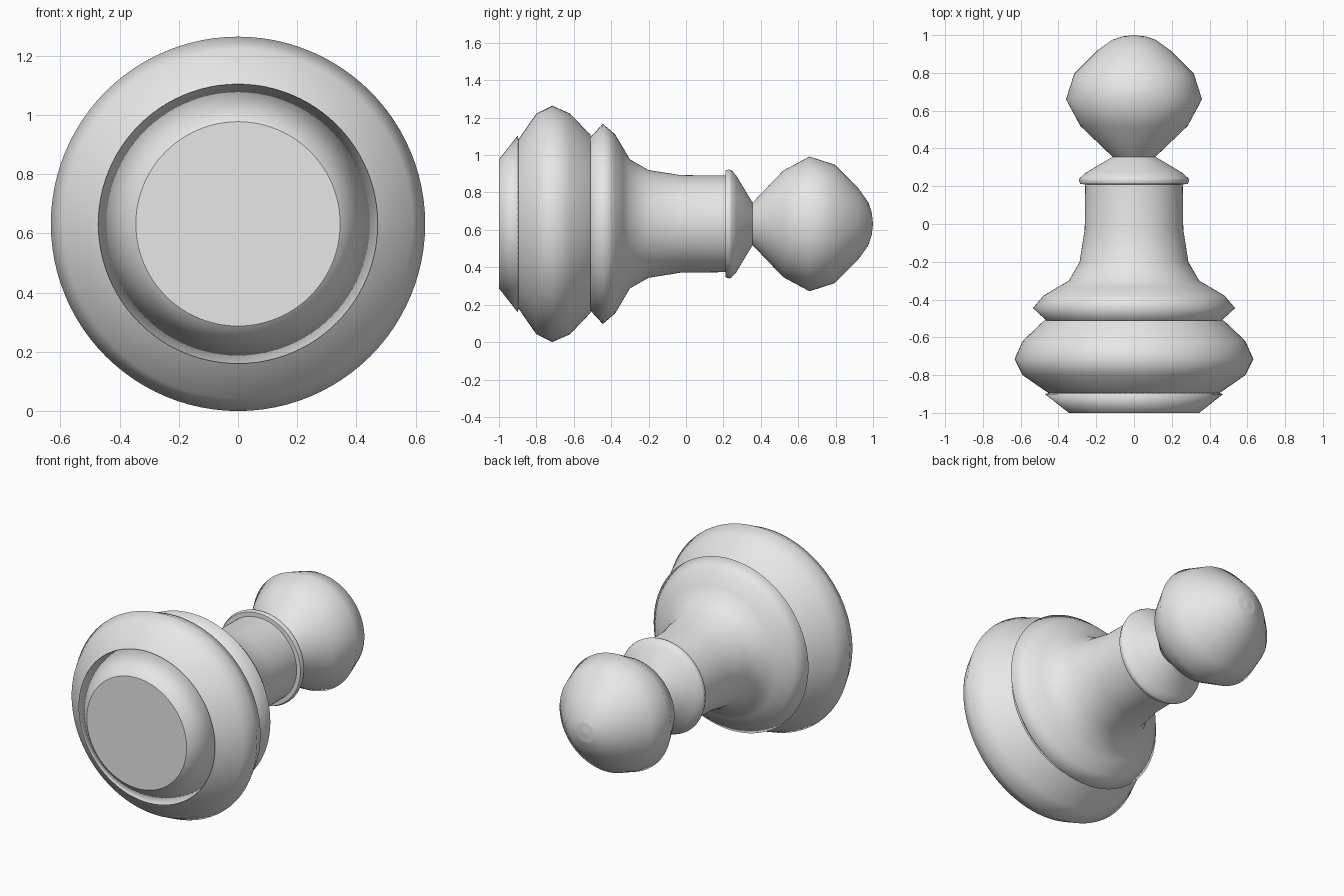
import bpy
import bmesh
from math import radians
from mathutils import Matrix, Vector

default = bpy.data.objects.get("Cube")
if default:
    bpy.data.objects.remove(default)

SEGMENTS = 96
AXIS_HEIGHT = 0.632

grey = bpy.data.materials.new("plain_grey")
grey.use_nodes = True
colour = (0.8, 0.8, 0.8, 1)
grey.diffuse_color = colour
grey.node_tree.nodes["Principled BSDF"].inputs["Base Color"].default_value = colour


def lathe(name, profile):
    """Spin (y, radius) points about the lying axis of the piece."""
    bm = bmesh.new()
    verts = [bm.verts.new((r, y, 0)) for y, r in profile]
    edges = [bm.edges.new(pair) for pair in zip(verts, verts[1:])]
    bmesh.ops.spin(bm, geom=verts + edges, cent=(0, 0, 0), axis=(0, 1, 0),
                   angle=radians(360), steps=SEGMENTS, use_merge=True)
    bmesh.ops.remove_doubles(bm, verts=bm.verts, dist=0.0001)
    bmesh.ops.transform(bm, matrix=Matrix.Translation(Vector((0, 0, AXIS_HEIGHT))),
                        verts=bm.verts)
    bmesh.ops.recalc_face_normals(bm, faces=bm.faces)
    # Open shells: point the widest band's faces away from the axis
    side = max(bm.faces, key=lambda f: abs(f.normal.x))
    if side.normal.x * side.calc_center_median().x < 0:
        bmesh.ops.reverse_faces(bm, faces=bm.faces)
    for face in bm.faces:
        face.smooth = abs(face.normal.y) < 0.99   # flat discs stay crisp
    mesh = bpy.data.meshes.new(name)
    bm.to_mesh(mesh)
    bm.free()
    mesh.materials.append(grey)
    obj = bpy.data.objects.new(name, mesh)
    bpy.context.collection.objects.link(obj)
    return obj


# Bevelled foot with its flat underside and the step into the body
lathe("foot", [(-1, 0), (-1, 0.345), (-0.9, 0.472), (-0.895, 0.45)])

# Wide rounded base
lathe("base_bulge", [(-0.897, 0.45), (-0.8, 0.59), (-0.715, 0.632),
                     (-0.62, 0.59), (-0.51, 0.475)])

# Ring flaring into the slender stem
lathe("ring_and_stem", [(-0.51, 0.465), (-0.445, 0.535), (-0.38, 0.48),
                        (-0.335, 0.405), (-0.3, 0.345), (-0.2, 0.288),
                        (-0.03, 0.261), (0.21, 0.258)])

# Collar under the head
lathe("collar", [(0.21, 0.255), (0.211, 0.284), (0.23, 0.292),
                 (0.243, 0.287), (0.27, 0.257), (0.355, 0.115)])

# Rounded head
lathe("head", [(0.355, 0.113), (0.52, 0.285), (0.66, 0.36), (0.795, 0.317),
               (0.92, 0.192), (0.975, 0.115), (0.993, 0.06), (1, 0)])
